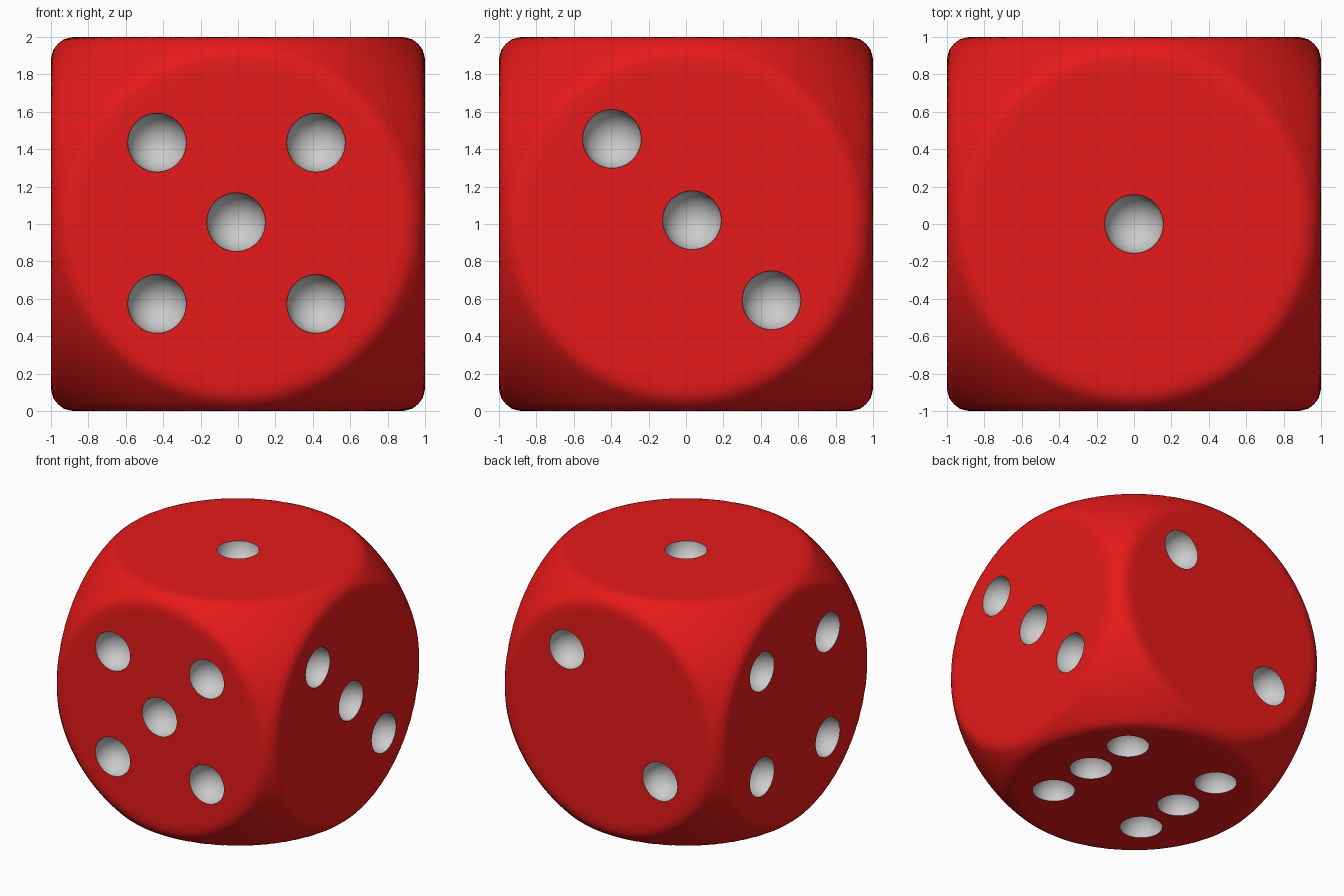
import bpy, bmesh, math
from mathutils import Vector

if "Cube" in bpy.data.objects:
    bpy.data.objects.remove(bpy.data.objects["Cube"])

BALL, BLEND = 1.362, 0.04      # ball that trims the cube, softness of the crease
PIP = 0.157                    # pip radius


def material(name, rgb):
    m = bpy.data.materials.new(name)
    m.diffuse_color = (*rgb, 1)
    m.use_nodes = True
    m.node_tree.nodes["Principled BSDF"].inputs["Base Color"].default_value = m.diffuse_color
    return m


def make_object(name, bm, mats):
    me = bpy.data.meshes.new(name)
    bm.to_mesh(me)
    bm.free()
    for m in mats:
        me.materials.append(m)
    ob = bpy.data.objects.new(name, me)
    bpy.context.collection.objects.link(ob)
    return ob


mats = [material("red", (0.8, 0.01, 0.01)), material("pip_grey", (0.8, 0.8, 0.8))]

# Body: cube softly intersected with a ball
bm = bmesh.new()
bmesh.ops.create_cube(bm, size=2)
bmesh.ops.subdivide_edges(bm, edges=bm.edges[:], cuts=55, use_grid_fill=True)
for v in bm.verts:
    d = Vector([math.tan(c * math.pi / 4) for c in v.co]).normalized()
    cube = 1 / max(abs(c) for c in d)
    h = max(BLEND - abs(cube - BALL), 0) / BLEND
    v.co = d * (min(cube, BALL) - h * h * BLEND / 4) + Vector((0, 0, 1))
body = make_object("die_body", bm, mats)

# Pip centres, face by face
pips = [(0, 0, 2)]
pips += [(x, -1, z) for x in (-0.433, 0.417) for z in (0.573, 1.435)] + [(-0.01, -1, 1.01)]
pips += [(1, -0.396, 1.455), (1, 0.032, 1.02), (1, 0.457, 0.592)]
pips += [(0.38, 1, 1.465), (-0.465, 1, 0.61)]
pips += [(-1, y, z) for y in (-0.404, 0.445) for z in (0.58, 1.44)]
pips += [(x, y, 0) for x in (-0.407, 0.44) for y in (-0.402, 0.027, 0.455)]

# Pip cutter: a ball at each pip
bm = bmesh.new()
for p in pips:
    made = bmesh.ops.create_icosphere(bm, subdivisions=4, radius=PIP)
    bmesh.ops.translate(bm, verts=made["verts"], vec=p)
for f in bm.faces:
    f.material_index = 1
cutter = make_object("pip_cutter", bm, mats)
cutter.hide_render = True

# Carve the pips
mod = body.modifiers.new("pips", "BOOLEAN")
mod.operation = "DIFFERENCE"
mod.solver = "EXACT"
mod.object = cutter
bpy.context.view_layer.objects.active = body
body.select_set(True)
bpy.ops.object.modifier_apply(modifier=mod.name)
bpy.data.objects.remove(cutter)
bpy.ops.object.shade_smooth_by_angle(angle=math.radians(35))
